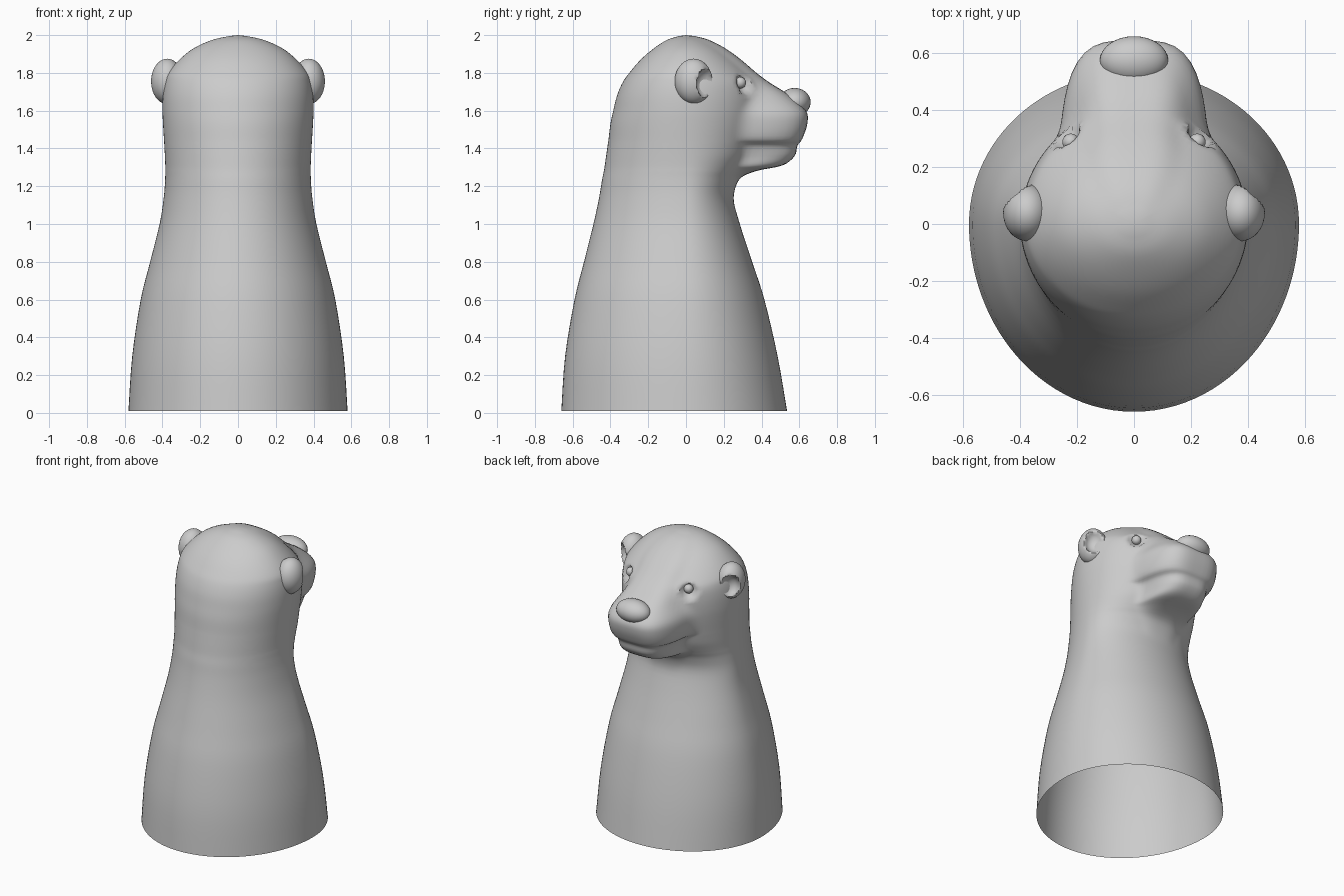
import bpy, bmesh, math
from mathutils import Vector, Matrix

if "Cube" in bpy.data.objects:
    bpy.data.objects.remove(bpy.data.objects["Cube"])

SIDES, STEPS = 112, 4

# Profile rows: z, back reach, front reach, half width, muzzle reach, muzzle half width
ROWS = [
    (0.01, .66, .535, .58, .10, .10),
    (0.30, .64, .485, .56, .10, .10),
    (0.60, .59, .415, .515, .10, .10),
    (0.80, .54, .35, .465, .10, .10),
    (1.00, .49, .285, .415, .15, .12),
    (1.14, .46, .25, .393, .22, .14),
    (1.23, .445, .27, .386, .26, .17),
    (1.28, .435, .30, .385, .37, .19),
    (1.31, .43, .32, .385, .51, .20),
    (1.36, .423, .35, .387, .575, .20),
    (1.415, .415, .37, .39, .59, .215),
    (1.45, .41, .38, .392, .615, .255),
    (1.53, .40, .40, .397, .642, .265),
    (1.60, .385, .41, .40, .635, .255),
    (1.68, .365, .41, .398, .55, .21),
    (1.75, .335, .395, .388, .44, .18),
    (1.80, .30, .345, .37, .37, .17),
    (1.87, .24, .27, .31, .285, .16),
    (1.93, .17, .19, .235, .20, .13),
    (1.975, .10, .105, .135, .11, .08),
    (1.995, .035, .035, .045, .03, .03),
]


def spline(rows, i, t):
    p = [rows[min(max(i + k, 0), len(rows) - 1)] for k in (-1, 0, 1, 2)]
    return [0.5 * (2*b + (c - a)*t + (2*a - 5*b + 4*c - d)*t*t
                   + (3*b - a - 3*c + d)*t**3) for a, b, c, d in zip(*p)]


def radius(row, a):
    """Soft blend of the head oval with a squarer muzzle outline."""
    _, back, front, width, reach, mw = row
    s, c = math.sin(a), math.cos(a)
    r1 = ((c / width)**2 + (s / (front if s > 0 else back))**2) ** -0.5
    if s <= 0:
        return r1
    r2 = (abs(c / mw)**3.6 + (s / reach)**3.6) ** (-1 / 3.6)
    h = max(0.05 - abs(r1 - r2), 0) / 0.05
    return max(r1, r2) + h * h * 0.0125 * min(1, s * 2)


def dent(bm, centre, size, inward):
    """Press an ellipsoidal hollow into the mesh along a direction."""
    c, d = Vector(centre), Vector(inward).normalized()
    scale = lambda v: Vector(v[i] / size[i] for i in range(3))
    for v in bm.verts:
        p, q = scale(v.co - c), scale(d)
        k = p.length_squared - 1
        if k < 0:
            b, a = p.dot(q), q.length_squared
            v.co += d * ((-b + math.sqrt(b*b - a*k)) / a)


def finish(bm, name):
    bmesh.ops.recalc_face_normals(bm, faces=bm.faces)
    me = bpy.data.meshes.new(name)
    bm.to_mesh(me)
    bm.free()
    ob = bpy.data.objects.new(name, me)
    bpy.context.collection.objects.link(ob)
    bpy.ops.object.select_all(action='DESELECT')
    ob.select_set(True)
    bpy.context.view_layer.objects.active = ob
    bpy.ops.object.shade_smooth_by_angle(angle=math.radians(50))
    return ob


def ball(centre, size, u=32, v=20):
    bm = bmesh.new()
    bmesh.ops.create_uvsphere(bm, u_segments=u, v_segments=v, radius=1,
                              matrix=Matrix.Translation(centre) @ Matrix.Diagonal((*size, 1)))
    return bm


# Body, head and muzzle: one open-bottomed lofted skin
bm = bmesh.new()
rings = []
for n in range((len(ROWS) - 1) * STEPS + 1):
    i = min(n // STEPS, len(ROWS) - 2)
    row = spline(ROWS, i, n / STEPS - i)
    ring = []
    for k in range(SIDES):
        a = 2 * math.pi * k / SIDES
        r = radius(row, a)
        ring.append(bm.verts.new((r * math.cos(a), r * math.sin(a), row[0])))
    rings.append(ring)
for lo, hi in zip(rings, rings[1:]):
    for k in range(SIDES):
        j = (k + 1) % SIDES
        bm.faces.new((lo[k], lo[j], hi[j], hi[k]))
tip = bm.verts.new((0, 0, 2))
for k in range(SIDES):
    bm.faces.new((rings[-1][k], rings[-1][(k + 1) % SIDES], tip))
# Eye sockets
for s in (-1, 1):
    dent(bm, (s * .25, .325, 1.75), (.06, .06, .065), (-s * .6, -.8, 0))
finish(bm, "body_and_head")

# Nose
finish(ball((0, .575, 1.645), (.12, .085, .075)), "nose")

# Ears with a forward-facing hollow, and eyes
for s, side in ((-1, "left"), (1, "right")):
    bm = ball((s * .375, .04, 1.755), (.085, .1, .12), 40, 28)
    dent(bm, (s * .425, .125, 1.745), (.06, .075, .08), (-s * .5, -.85, 0))
    finish(bm, "ear_" + side)
    finish(ball((s * .222, .288, 1.748), (.03, .03, .03), 20, 12), "eye_" + side)
